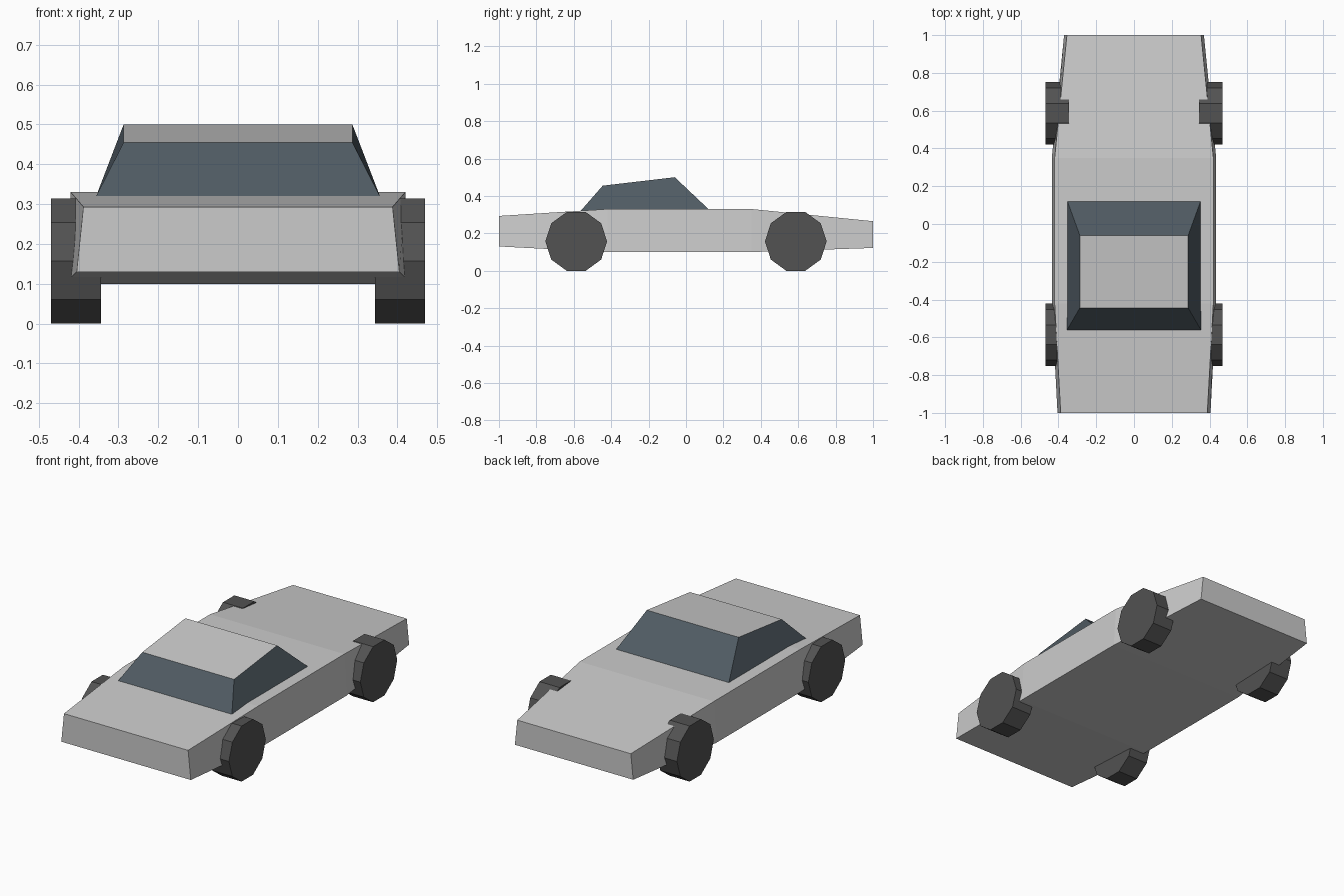
import bpy
import bmesh
import math

if "Cube" in bpy.data.objects:
    bpy.data.objects.remove(bpy.data.objects["Cube"])


def material(name, color):
    m = bpy.data.materials.new(name)
    m.diffuse_color = (*color, 1)
    m.use_nodes = True
    m.node_tree.nodes["Principled BSDF"].inputs["Base Color"].default_value = m.diffuse_color
    return m


def loft(name, sections):
    """Join rectangular sections (y_bottom, y_top, z_bottom, z_top, half_bottom, half_top)."""
    bm = bmesh.new()
    rings = []
    for points in sections:
        rings.append([bm.verts.new(p) for p in points])
    for a, b in zip(rings, rings[1:]):
        for i in range(4):
            j = (i + 1) % 4
            bm.faces.new((a[i], a[j], b[j], b[i]))
    bm.faces.new(rings[0])
    bm.faces.new(rings[-1])
    bmesh.ops.recalc_face_normals(bm, faces=bm.faces)
    mesh = bpy.data.meshes.new(name)
    bm.to_mesh(mesh)
    bm.free()
    obj = bpy.data.objects.new(name, mesh)
    bpy.context.collection.objects.link(obj)
    return obj


paint = material("paint", (0.6, 0.62, 0.63))
glass = material("glass", (0.08, 0.105, 0.125))
rubber = material("rubber", (0.085, 0.085, 0.085))

# Body: tapered slab through four stations: y, bottom z, top z, bottom and top half widths
stations = [
    (-1.00, 0.13, 0.293, 0.405, 0.388),
    (-0.42, 0.10, 0.33, 0.435, 0.42),
    (0.35, 0.10, 0.33, 0.435, 0.42),
    (1.00, 0.122, 0.265, 0.37, 0.355),
]
body = loft("body", [[(-wb, y, zb), (wb, y, zb), (wt, y, zt), (-wt, y, zt)]
                     for y, zb, zt, wb, wt in stations])
body.data.materials.append(paint)

# Cabin: glass on the four sloping sides, painted roof
base = [(-0.357, -0.565, 0.318), (0.357, -0.565, 0.318), (0.353, 0.122, 0.328), (-0.353, 0.122, 0.328)]
roof = [(-0.287, -0.445, 0.455), (0.287, -0.445, 0.455), (0.287, -0.06, 0.50), (-0.287, -0.06, 0.50)]
cabin = loft("cabin", [base, roof])
cabin.data.materials.append(glass)
cabin.data.materials.append(paint)
for face in cabin.data.polygons:
    if face.normal.z > 0.9:
        face.material_index = 1

# Wheels: ten-sided, flat side on the ground
radius = 0.165
for y, end in ((-0.587, "front"), (0.587, "rear")):
    for side, label in ((-1, "left"), (1, "right")):
        bpy.ops.mesh.primitive_cylinder_add(
            vertices=10, radius=radius, depth=0.125,
            location=(side * 0.407, y, radius * math.cos(math.pi / 10)))
        wheel = bpy.context.object
        wheel.name = f"{end}_{label}_wheel"
        # vertex 0 points along +y; tip the axis onto x
        wheel.rotation_euler = (0, math.pi / 2, 0)
        wheel.data.materials.append(rubber)
